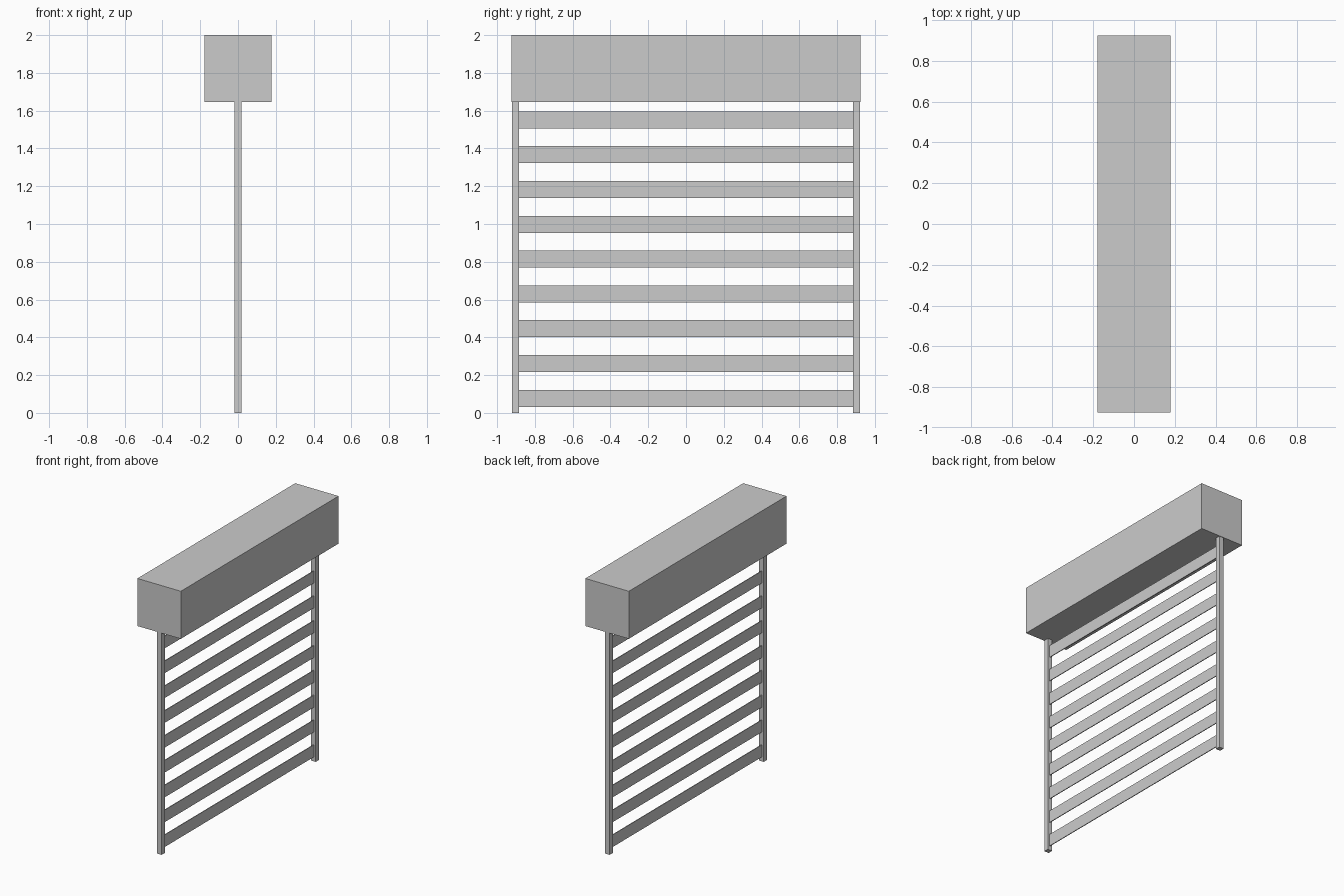
import bpy

if "Cube" in bpy.data.objects:
    bpy.data.objects.remove(bpy.data.objects["Cube"])


def box(name, x, y, z):
    """Box spanning the given (min, max) ranges."""
    verts = [(a, b, c) for a in x for b in y for c in z]
    faces = [(0, 1, 3, 2), (4, 6, 7, 5), (0, 4, 5, 1),
             (2, 3, 7, 6), (0, 2, 6, 4), (1, 5, 7, 3)]
    mesh = bpy.data.meshes.new(name)
    mesh.from_pydata(verts, [], faces)
    obj = bpy.data.objects.new(name, mesh)
    bpy.context.collection.objects.link(obj)
    return obj


# Roller housing at the top
box("shutter_housing", (-0.178, 0.178), (-0.925, 0.925), (1.647, 2.0))

# Guide rails on both sides
box("guide_rail_left", (-0.0185, 0.0185), (-0.921, -0.885), (0.0, 1.647))
box("guide_rail_right", (-0.0185, 0.0185), (0.885, 0.921), (0.0, 1.647))

# Evenly spaced thin slats between the rails
SLATS, PITCH, HEIGHT, BOTTOM = 9, 0.1843, 0.09, 0.032
for i in range(SLATS):
    z = BOTTOM + i * PITCH
    box(f"slat_{i + 1}", (-0.003, 0.003), (-0.885, 0.885), (z, z + HEIGHT))
